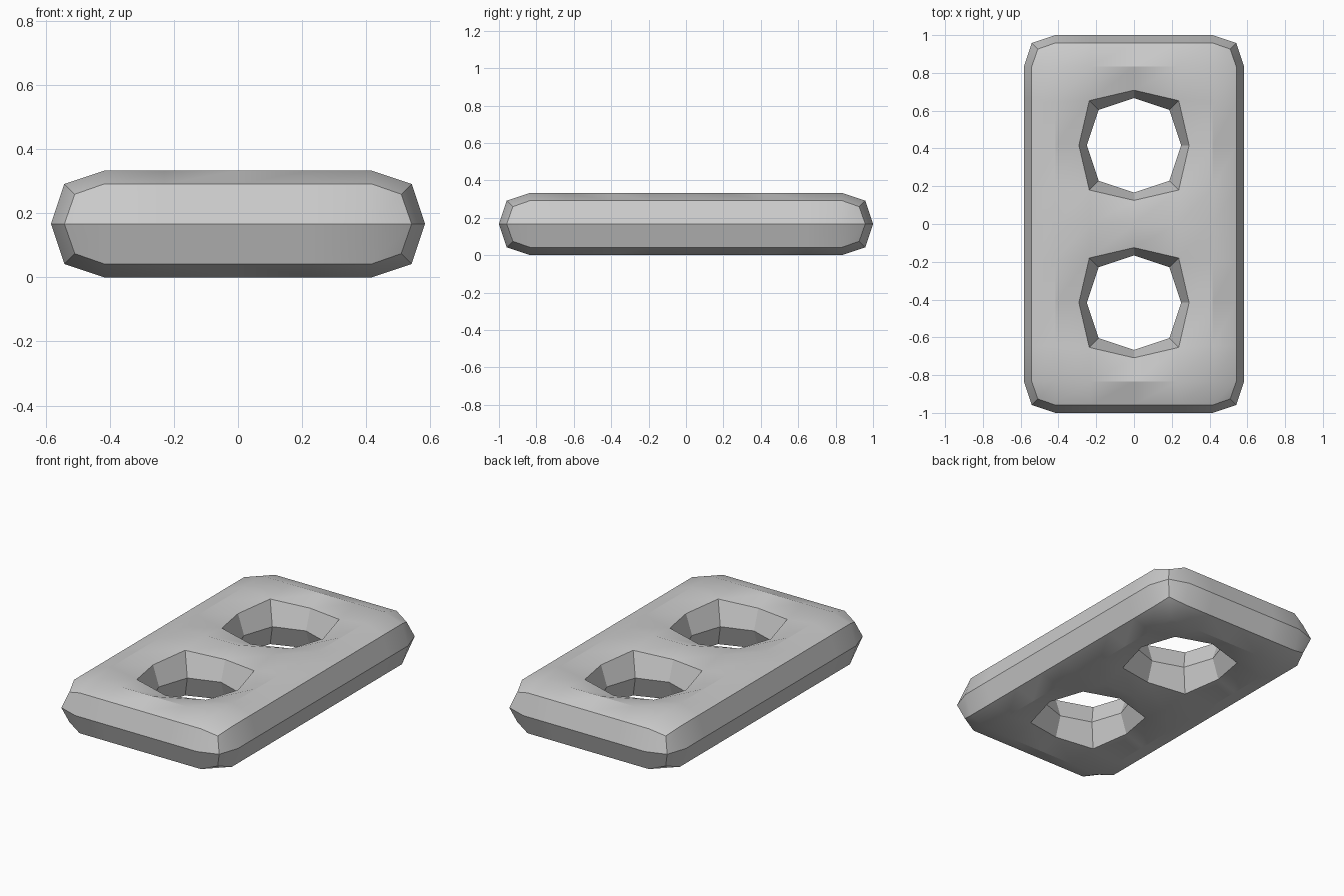
import bpy
import bmesh
import math

cube = bpy.data.objects.get("Cube")
if cube:
    bpy.data.objects.remove(cube, do_unlink=True)

THICKNESS = 1 / 3
HOLE = 0.5
BAR = 1 / 3

# Grid lines: bar, hole, bar across; bar, hole, bar, hole, bar along
xs = [-HOLE / 2 - BAR, -HOLE / 2, HOLE / 2, HOLE / 2 + BAR]
half = BAR / 2
ys = [-half - HOLE - BAR, -half - HOLE, -half, half, half + HOLE, half + HOLE + BAR]
HOLES = {(1, 1), (1, 3)}

# Flat cage of cells with two left open, extruded into a solid
bm = bmesh.new()
verts = [[bm.verts.new((x, y, 0)) for y in ys] for x in xs]
for i in range(len(xs) - 1):
    for j in range(len(ys) - 1):
        if (i, j) not in HOLES:
            bm.faces.new((verts[i][j], verts[i + 1][j], verts[i + 1][j + 1], verts[i][j + 1]))
result = bmesh.ops.extrude_face_region(bm, geom=bm.faces[:], use_keep_orig=True)
top = [g for g in result["geom"] if isinstance(g, bmesh.types.BMVert)]
bmesh.ops.translate(bm, verts=top, vec=(0, 0, THICKNESS))
bmesh.ops.recalc_face_normals(bm, faces=bm.faces[:])

mesh = bpy.data.meshes.new("two_hole_block")
bm.to_mesh(mesh)
bm.free()
block = bpy.data.objects.new("two_hole_block", mesh)
bpy.context.collection.objects.link(block)

# Plain grey material
grey = bpy.data.materials.new("light grey")
grey.use_nodes = True
colour = (0.6, 0.6, 0.6, 1)
grey.diffuse_color = colour
grey.node_tree.nodes["Principled BSDF"].inputs["Base Color"].default_value = colour
mesh.materials.append(grey)

# One round of subdivision gives the chamfered rims and octagonal holes
bpy.ops.object.select_all(action="DESELECT")
block.select_set(True)
bpy.context.view_layer.objects.active = block
sub = block.modifiers.new("rounding", "SUBSURF")
sub.levels = sub.render_levels = 1
sub.use_limit_surface = False
bpy.ops.object.modifier_apply(modifier=sub.name)
bpy.ops.object.shade_smooth_by_angle(angle=math.radians(30))
